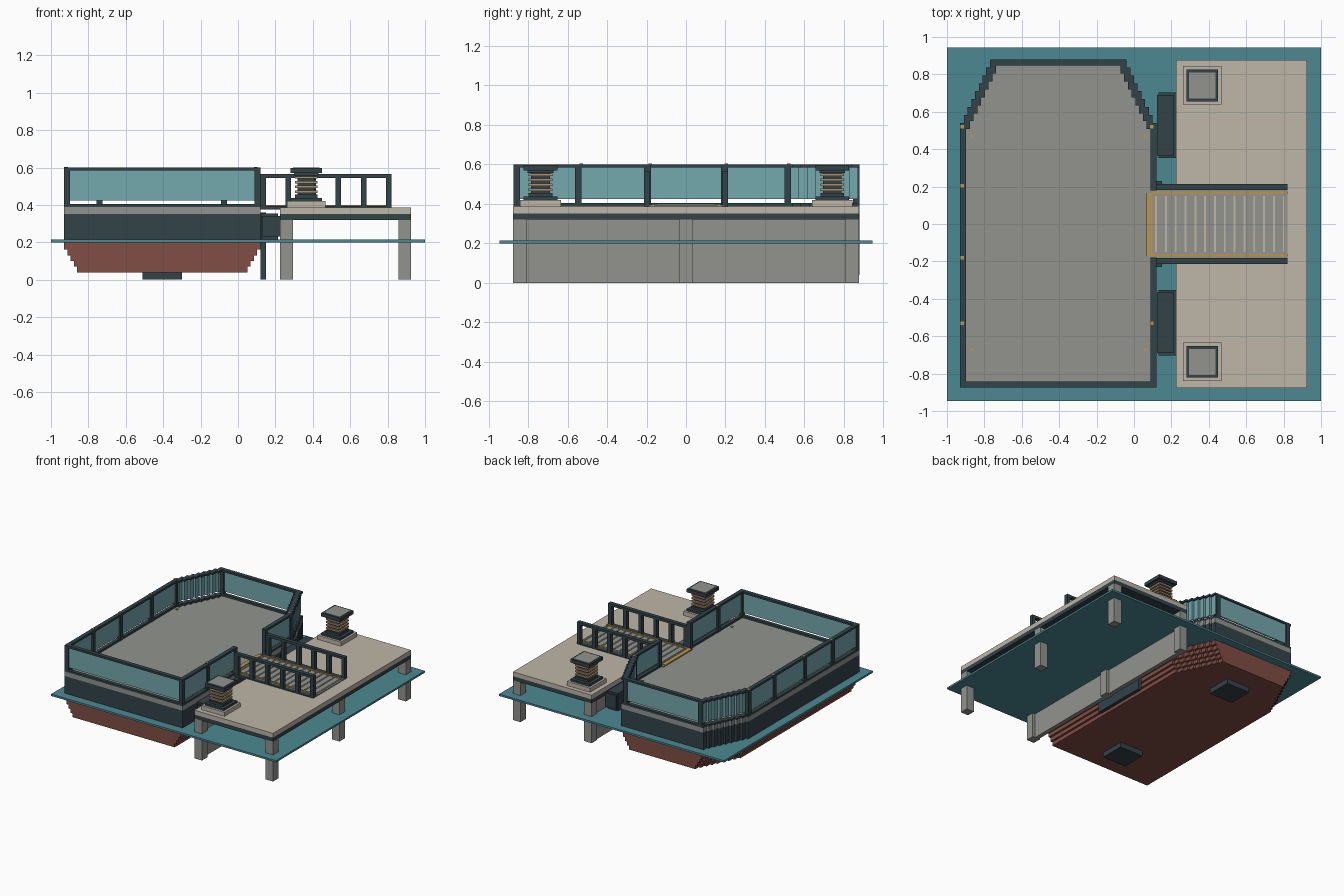
import bpy, bmesh

if "Cube" in bpy.data.objects:
    bpy.data.objects.remove(bpy.data.objects["Cube"])

def srgb(*c):
    return [((v / 255 + 0.055) / 1.055) ** 2.4 for v in c] + [1]

def material(name, *c):
    m = bpy.data.materials.new(name)
    m.diffuse_color = srgb(*c)
    m.use_nodes = True
    m.node_tree.nodes["Principled BSDF"].inputs["Base Color"].default_value = m.diffuse_color
    return m

WATER = material("water teal", 76, 136, 146)
GLASS = material("pale glass", 116, 168, 174)
DARK = material("dark slate", 50, 67, 73)
RED = material("red hull paint", 128, 78, 68)
GREY = material("concrete grey", 146, 148, 143)
BEIGE = material("beige stone", 190, 182, 168)
GOLD = material("gold trim", 184, 150, 80)
ROPE = material("tan rope", 172, 146, 112)

def finish(name, bm, mat):
    bmesh.ops.recalc_face_normals(bm, faces=bm.faces)
    me = bpy.data.meshes.new(name)
    bm.to_mesh(me)
    bm.free()
    me.materials.append(mat)
    ob = bpy.data.objects.new(name, me)
    bpy.context.collection.objects.link(ob)
    return ob

def box(name, mat, x0, x1, y0, y1, z0, z1):
    bm = bmesh.new()
    bmesh.ops.create_cube(bm, size=1)
    for v in bm.verts:
        v.co = ((x0 + x1) / 2 + v.co.x * (x1 - x0),
                (y0 + y1) / 2 + v.co.y * (y1 - y0),
                (z0 + z1) / 2 + v.co.z * (z1 - z0))
    return finish(name, bm, mat)

def block(name, mat, cx, cy, half, z0, z1):
    return box(name, mat, cx - half, cx + half, cy - half, cy + half, z0, z1)

# Boat plan: straight sides, staircase bow
CX, HW, STERN, BOW0, BOW1, STEPS = -0.405, 0.525, -0.875, 0.54, 0.88, 8
GATE = 0.18

def outline(t=0.0, narrow=0.0):
    """Counter-clockwise plan, inset by t, sides drawn in by narrow."""
    half = [(HW, BOW0)]
    dy = (BOW1 - BOW0) / STEPS
    for i in range(STEPS):
        w = HW - 0.02 * (i + 1)
        half += [(w, BOW0 + dy * i), (w, BOW0 + dy * (i + 1))]
    half = [(w - t - narrow, y - t) for w, y in half]
    s = HW - t - narrow
    right = [(s, STERN + t), (s, -GATE), (s, GATE)] + half
    left = [(-w, y) for w, y in reversed(half)] + [(-s, STERN + t)]
    return [(CX + x, y) for x, y in right + left]

def solid(name, mat, z0, z1, t=0.0, narrow=0.0):
    bm = bmesh.new()
    pts = outline(t, narrow)
    lo = [bm.verts.new((x, y, z0)) for x, y in pts]
    hi = [bm.verts.new((x, y, z1)) for x, y in pts]
    n = len(pts)
    bm.faces.new(lo)
    bm.faces.new(hi)
    for i in range(n):
        j = (i + 1) % n
        bm.faces.new((lo[i], lo[j], hi[j], hi[i]))
    return finish(name, bm, mat)

def ring(name, mat, z0, z1, t0, t1):
    """Wall following the plan, open at the gangway gate."""
    bm = bmesh.new()
    cols = [[bm.verts.new(p) for p in ((*a, z0), (*a, z1), (*b, z1), (*b, z0))]
            for a, b in zip(outline(t0), outline(t1))]
    n = len(cols)
    for i in range(n):
        j = (i + 1) % n
        if i == 1:
            bm.faces.new(cols[i])
            bm.faces.new(cols[j])
            continue
        for k in range(4):
            m = (k + 1) % 4
            bm.faces.new((cols[i][k], cols[j][k], cols[j][m], cols[i][m]))
    return finish(name, bm, mat)

# Water sheet
box("water", WATER, -1, 1, -0.945, 0.945, 0.199, 0.214)

# Hull: stepped red bottom, dark topside, grey deck
levels = [0.205, 0.163, 0.13, 0.10, 0.07, 0.04]
for i in range(5):
    solid(f"hull_bottom_{i}", RED, levels[i + 1], levels[i], narrow=0.0175 * i)
solid("hull_topside", DARK, 0.205, 0.352)
solid("boat_deck", GREY, 0.352, 0.388)
for y in (-0.61, 0.61):
    box("keel_pad", DARK, -0.51, -0.30, y - 0.1, y + 0.1, 0, 0.04)

# Glass bulwark
ring("curb", DARK, 0.388, 0.404, 0.0, 0.03)
ring("glass_screen", GLASS, 0.424, 0.584, 0.009, 0.021)
ring("top_rail", DARK, 0.584, 0.6, 0.0, 0.033)

def post(x, y):
    block("rail_post", DARK, x, y, 0.0165, 0.388, 0.599)

L, R = CX - HW + 0.0165, CX + HW - 0.0165
for y in (-0.545, -0.195, 0.195, 0.515):
    post(L, y)
    post(R, y)
for x in (L, R):
    post(x, STERN + 0.0165)
for x in (-0.74, -0.075):
    post(x, BOW1 - 0.0165)
for y in (-0.53, -0.18, 0.205, 0.52):
    box("post_cap", GOLD, -0.93, -0.91, y - 0.009, y + 0.009, 0.6, 0.604)
for y in (-0.53, 0.52):
    box("post_cap", GOLD, 0.085, 0.105, y - 0.009, y + 0.009, 0.6, 0.604)
for y in (-0.67, 0.47):
    for x in (-0.87, 0.06):
        block("deck_stud", GOLD, x, y, 0.008, 0.387, 0.394)

# Pier: slab, beam, quay wall, legs
box("pier_slab", BEIGE, 0.225, 0.925, -0.877, 0.877, 0.352, 0.387)
box("pier_beam", DARK, 0.225, 0.925, -0.877, 0.877, 0.32, 0.352)
box("quay_wall", GREY, 0.235, 0.27, -0.86, 0.86, 0, 0.32)
for x in (0.225, 0.858):
    for y in (-0.877, -0.034, 0.809):
        box("pier_leg", GREY, x, x + 0.068, y, y + 0.068, 0, 0.32)

# Fenders and the panel under the gangway
for s in (-1, 1):
    y0, y1 = sorted((s * 0.353, s * 0.703))
    box("fender", DARK, 0.122, 0.215, y0 + 0.012, y1 - 0.012, 0.214, 0.355)
    box("fender_core", DARK, 0.13, 0.225, y0, y1, 0.23, 0.34)
box("gangway_support", DARK, 0.12, 0.15, -0.23, 0.23, 0, 0.36)

# Gangway
box("gangway_floor", GREY, 0.07, 0.82, -0.185, 0.185, 0.38, 0.394)
box("gangway_threshold", GOLD, 0.067, 0.1, -0.172, 0.165, 0.39, 0.4)
for i in range(14):
    x = 0.113 + i * 0.0525
    box("gangway_slat", BEIGE, x, x + 0.01, -0.15, 0.15, 0.393, 0.399)
for s in (-1, 1):
    y0, y1 = sorted((s * 0.182, s * 0.214))
    box("handrail", DARK, 0.12, 0.82, y0, y1, 0.545, 0.564)
    box("handrail_foot", DARK, 0.1, 0.82, y0, y1, 0.375, 0.394)
    for i in range(6):
        x = 0.12 + i * 0.1342
        box("handrail_post", DARK, x, x + 0.029, y0, y1, 0.394, 0.545)
    g0, g1 = sorted((s * 0.16, s * 0.175))
    box("gangway_edge", GOLD, 0.1, 0.82, g0, g1, 0.393, 0.4)

# Rope-wrapped bollards
for y in (-0.737, 0.741):
    x = 0.365
    block("bollard_plinth", BEIGE, x, y, 0.103, 0.387, 0.42)
    block("bollard_base", DARK, x, y, 0.085, 0.42, 0.437)
    block("bollard_collar", DARK, x, y, 0.06, 0.437, 0.455)
    block("bollard_shaft", DARK, x, y, 0.047, 0.455, 0.56)
    for z in (0.465, 0.49, 0.515, 0.54):
        block("rope_turn", ROPE, x, y, 0.06, z, z + 0.013)
    block("bollard_neck", DARK, x, y, 0.065, 0.557, 0.57)
    block("bollard_cap", DARK, x, y, 0.085, 0.57, 0.597)
    block("bollard_cap_plate", GREY, x, y, 0.07, 0.597, 0.6)
